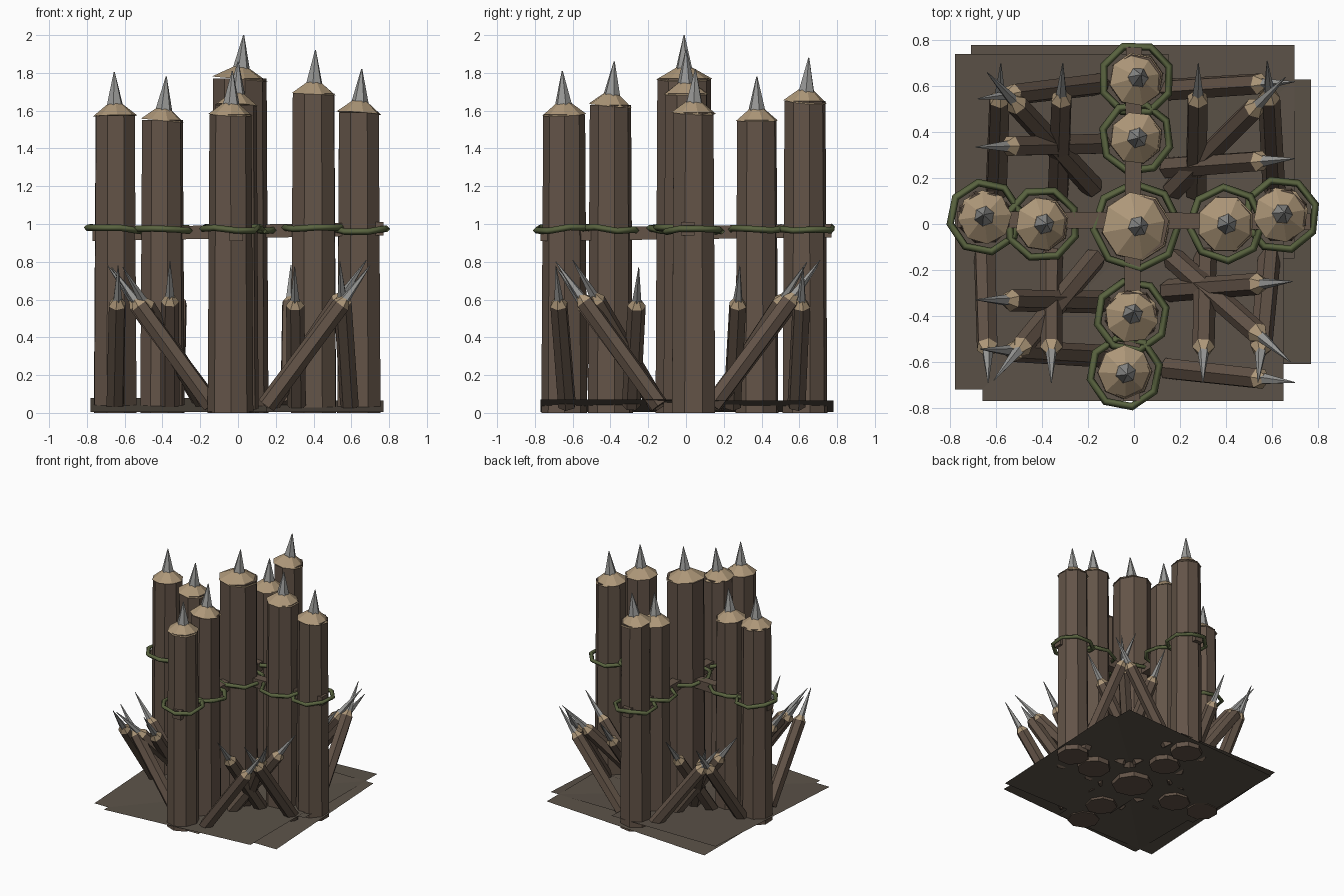
import bpy, bmesh, math, random
from mathutils import Vector, Matrix

if "Cube" in bpy.data.objects:
    bpy.data.objects.remove(bpy.data.objects["Cube"])

random.seed(4)


def material(name, rgb):
    m = bpy.data.materials.new(name)
    m.diffuse_color = (*rgb, 1)
    m.use_nodes = True
    m.node_tree.nodes["Principled BSDF"].inputs["Base Color"].default_value = m.diffuse_color
    return m


WOOD = material("dark_wood", (0.125, 0.088, 0.064))
CUT = material("cut_wood", (0.42, 0.31, 0.19))
METAL = material("metal", (0.32, 0.32, 0.31))
ROPE = material("rope", (0.10, 0.125, 0.05))
DIRT = material("dirt", (0.105, 0.085, 0.065))


def finish(bm, name, mat):
    me = bpy.data.meshes.new(name)
    bm.to_mesh(me)
    bm.free()
    me.materials.append(mat)
    ob = bpy.data.objects.new(name, me)
    bpy.context.collection.objects.link(ob)
    return ob


def spar(name, p0, p1, r0, r1, sides, mat, turn=0.0):
    """Tapered prism running from p0 to p1."""
    p0, p1 = Vector(p0), Vector(p1)
    d = p1 - p0
    bm = bmesh.new()
    bmesh.ops.create_cone(bm, cap_ends=True, segments=sides, radius1=r0,
                          radius2=r1, depth=d.length)
    m = (Matrix.Translation((p0 + p1) / 2) @ d.to_track_quat('Z', 'Y').to_matrix().to_4x4()
         @ Matrix.Rotation(turn, 4, 'Z'))
    bmesh.ops.transform(bm, matrix=m, verts=bm.verts)
    return finish(bm, name, mat)


def rope_ring(x, y, r):
    """Eight-sided rope loop with a slight wave."""
    cu = bpy.data.curves.new("rope_ring", 'CURVE')
    cu.dimensions = '3D'
    cu.bevel_depth = 0.017
    cu.bevel_resolution = 0
    sp = cu.splines.new('POLY')
    sp.points.add(7)
    start = random.uniform(0, 0.7)
    for i, p in enumerate(sp.points):
        a = start + i * math.tau / 8
        p.co = (x + r * math.cos(a), y + r * math.sin(a),
                0.97 + random.uniform(-0.012, 0.015), 1)
    sp.use_cyclic_u = True
    cu.materials.append(ROPE)
    bpy.context.collection.objects.link(bpy.data.objects.new("rope_ring", cu))


# Upright posts: x, y, radius, rim height, tip dx, tip dy
posts = [
    (0.01, -0.01, 0.148, 1.77, 0.02, 0.0),
    (-0.65, 0.03, 0.115, 1.575, -0.005, 0.01),
    (-0.40, 0.00, 0.115, 1.55, 0.02, 0.0),
    (0.40, 0.00, 0.122, 1.69, 0.01, 0.0),
    (0.64, 0.04, 0.118, 1.59, 0.015, 0.01),
    (0.01, 0.63, 0.115, 1.65, 0.02, 0.02),
    (0.01, 0.375, 0.112, 1.55, 0.01, 0.0),
    (-0.01, -0.40, 0.115, 1.63, 0.01, 0.02),
    (-0.04, -0.645, 0.115, 1.58, 0.01, -0.01),
]
for x, y, r, h, dx, dy in posts:
    turn = random.uniform(0, 0.78)
    spar("post", (x, y, 0), (x, y, h), r + 0.006, r - 0.004, 8, WOOD, turn)
    spar("post_cap", (x, y, h - 0.003), (x + dx * .3, y + dy * .3, h + 0.06),
         r + 0.003, 0.04, 8, CUT, turn)
    spar("post_spike", (x + dx * .3, y + dy * .3, h + 0.035), (x + dx, y + dy, h + 0.23),
         0.05, 0.003, 6, METAL, turn)
    rope_ring(x, y, r + 0.038)

# Crossed rails through the posts
spar("rail", (-0.77, 0.02, 0.945), (0.77, 0.01, 0.975), 0.05, 0.05, 4, WOOD, math.pi / 4)
spar("rail", (-0.01, -0.77, 0.945), (0.0, 0.77, 0.965), 0.05, 0.05, 4, WOOD, math.pi / 4)

# Leaning stakes: foot x, y, then spike tip x, y
stakes = [
    (-0.60, 0.14, -0.58, 0.70), (-0.33, 0.14, -0.31, 0.70), (-0.14, 0.35, -0.69, 0.335),
    (-0.14, 0.61, -0.68, 0.545), (-0.18, 0.16, -0.64, 0.66),
    (0.27, 0.14, 0.28, 0.70), (0.61, 0.14, 0.58, 0.71), (0.15, 0.245, 0.70, 0.285),
    (0.15, 0.585, 0.70, 0.62), (0.17, 0.15, 0.66, 0.64),
    (0.15, -0.29, 0.69, -0.25), (0.15, -0.63, 0.70, -0.69), (0.31, -0.14, 0.30, -0.69),
    (0.59, -0.14, 0.54, -0.69), (0.17, -0.15, 0.68, -0.60),
    (-0.14, -0.34, -0.69, -0.33), (-0.14, -0.575, -0.67, -0.545), (-0.65, -0.14, -0.635, -0.69),
    (-0.36, -0.14, -0.36, -0.69), (-0.17, -0.15, -0.61, -0.68),
]
for x0, y0, x1, y1 in stakes:
    foot = Vector((x0, y0, 0.04))
    tip = Vector((x1, y1, random.uniform(0.77, 0.81)))
    turn = random.uniform(0, 1)
    shoulder, neck = foot.lerp(tip, 0.72), foot.lerp(tip, 0.765)
    spar("stake", foot, shoulder, 0.05, 0.048, 6, WOOD, turn)
    spar("stake_cap", shoulder, neck, 0.049, 0.022, 6, CUT, turn)
    spar("stake_spike", foot.lerp(tip, 0.75), tip, 0.026, 0.002, 5, METAL, turn)

# Thin overlapping dirt sheets, each tilted sideways: x range, y range, tilt axis, rise
sheets = [
    ((-0.78, 0.15), (-0.72, 0.74), 1, 0.075),
    ((-0.15, 0.77), (-0.61, 0.63), 1, 0.06),
    ((-0.66, 0.65), (-0.77, 0.15), 0, 0.065),
    ((-0.71, 0.70), (-0.15, 0.78), 0, 0.06),
]
for xr, yr, axis, rise in sheets:
    bm = bmesh.new()
    corners = [(xr[0], yr[0]), (xr[1], yr[0]), (xr[1], yr[1]), (xr[0], yr[1])]
    lo, hi = (xr, yr)[axis]
    bm.faces.new([bm.verts.new((*c, 0.005 + rise * (c[axis] - lo) / (hi - lo)))
                  for c in corners])
    finish(bm, "dirt_sheet", DIRT)
